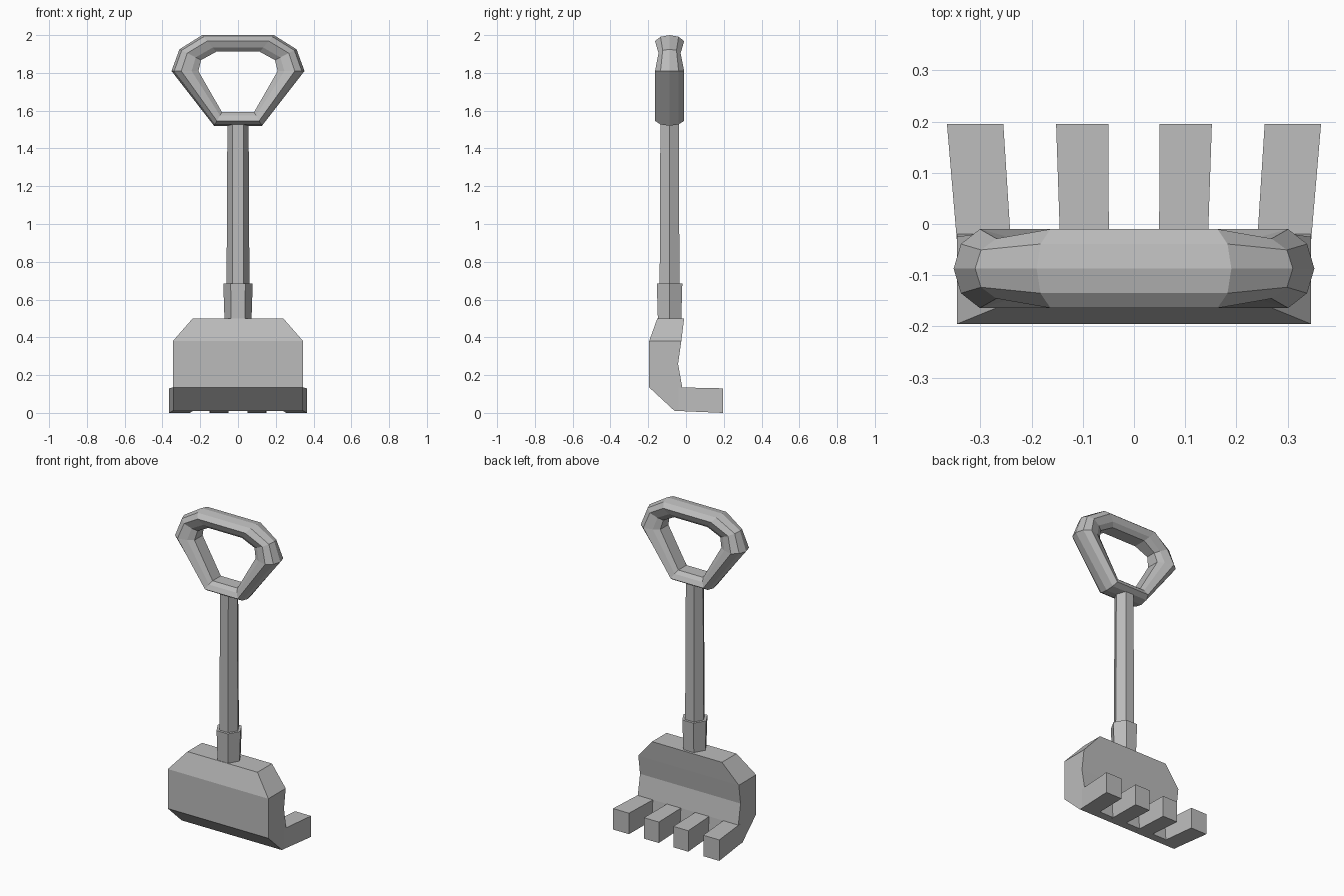
import bpy, math

cube = bpy.data.objects.get("Cube")
if cube:
    bpy.data.objects.remove(cube, do_unlink=True)

grey = bpy.data.materials.new("plain grey")
grey.use_nodes = True
COLOR = (0.5, 0.5, 0.5, 1)
grey.diffuse_color = COLOR
grey.node_tree.nodes["Principled BSDF"].inputs["Base Color"].default_value = COLOR

AXIS_Y = -0.087  # shared centre line of shaft and grip


def loft(name, rings, closed=False):
    """Skin a list of equal-length point rings; cap the ends unless closed."""
    n, m = len(rings[0]), len(rings)
    verts = [p for ring in rings for p in ring]
    faces = []
    for i in range(m if closed else m - 1):
        a, b = i * n, (i + 1) % m * n
        for j in range(n):
            k = (j + 1) % n
            faces.append((a + j, a + k, b + k, b + j))
    if not closed:
        faces.append(tuple(reversed(range(n))))
        faces.append(tuple(range((m - 1) * n, m * n)))
    mesh = bpy.data.meshes.new(name)
    mesh.from_pydata(verts, [], faces)
    mesh.materials.append(grey)
    obj = bpy.data.objects.new(name, mesh)
    bpy.context.collection.objects.link(obj)
    # consistent outward normals
    bpy.context.view_layer.objects.active = obj
    obj.select_set(True)
    bpy.ops.object.mode_set(mode="EDIT")
    bpy.ops.mesh.select_all(action="SELECT")
    bpy.ops.mesh.normals_make_consistent(inside=False)
    bpy.ops.object.mode_set(mode="OBJECT")
    obj.select_set(False)
    return obj


def hexagon(radius, z):
    return [(radius * math.cos(math.radians(60 * i)),
             AXIS_Y + radius * math.sin(math.radians(60 * i)), z) for i in range(6)]


# Scoop body: half width, front y, back y, height
levels = [(0.345, -0.06, -0.01, 0.01), (0.345, -0.195, -0.02, 0.135),
          (0.345, -0.195, -0.042, 0.26), (0.345, -0.195, -0.025, 0.38),
          (0.24, -0.152, -0.01, 0.5)]
loft("scoop_body", [[(-w, f, z), (w, f, z), (w, b, z), (-w, b, z)]
                    for w, f, b, z in levels])

# Four splayed teeth: inner and outer x at the root and at the tip
for side, label in ((1, "left"), (-1, "right")):
    for part, r0, r1, t0, t1 in (("inner", 0.049, 0.144, 0.05, 0.152),
                                 ("outer", 0.24, 0.345, 0.255, 0.365)):
        loft(f"{label}_{part}_tooth",
             [[(side * a, y, lo), (side * b, y, lo), (side * b, y, hi), (side * a, y, hi)]
              for a, b, y, lo, hi in ((r0, r1, -0.04, 0.01, 0.135),
                                      (t0, t1, 0.195, 0, 0.13))])

# Shaft and its socket collar
loft("shaft", [hexagon(0.061, 0.6), hexagon(0.056, 1.56)])
loft("shaft_collar", [hexagon(0.071, 0.48), hexagon(0.078, 0.685)])

# Grip: outer x, z, inner x, z and width scale at each corner of the loop
corners = [(0.127, 1.52, 0.085, 1.592, 1), (0.352, 1.81, 0.21, 1.81, 1),
           (0.31, 1.925, 0.195, 1.868, 0.76), (0.19, 2.0, 0.115, 1.912, 1)]
loop = corners + [(-ox, oz, -ix, iz, s) for ox, oz, ix, iz, s in reversed(corners)]
# Cross-section: share of the way inward, half depth
half = [(0.1, 0.048), (0.36, 0.077), (0.75, 0.062), (1, 0.04)]
section = [(0, 0)] + half + [(t, -d) for t, d in reversed(half)]
loft("grip_loop", [[(ox + (ix - ox) * t, AXIS_Y + d * s, oz + (iz - oz) * t)
                    for t, d in section] for ox, oz, ix, iz, s in loop], closed=True)
